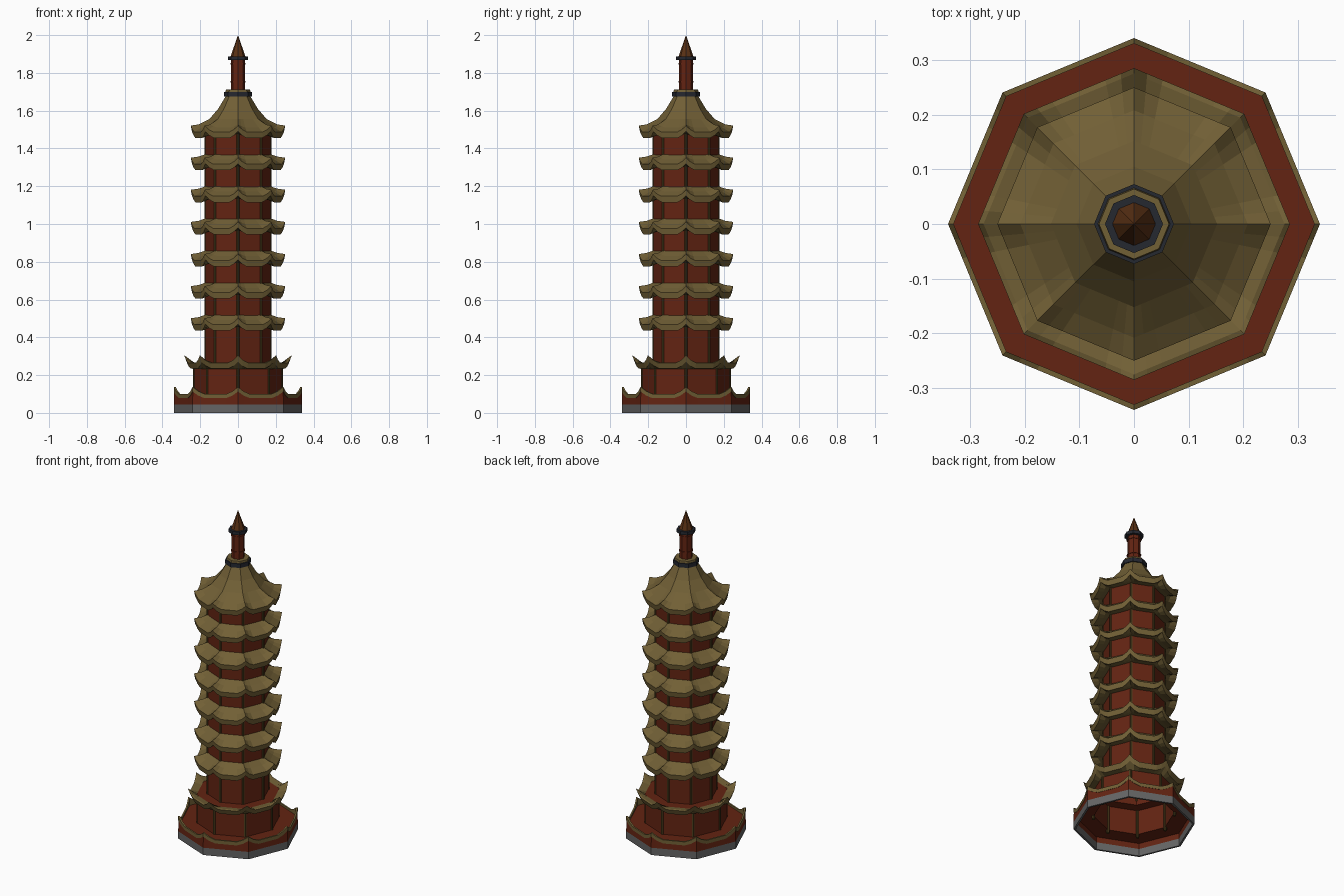
import bpy, bmesh
from math import cos, sin, pi
from mathutils import Vector

cube = bpy.data.objects.get("Cube")
if cube:
    bpy.data.objects.remove(cube)


def material(name, rgb):
    m = bpy.data.materials.new(name)
    m.use_nodes = True
    m.diffuse_color = (*rgb, 1)
    bsdf = m.node_tree.nodes["Principled BSDF"]
    bsdf.inputs["Base Color"].default_value = (*rgb, 1)
    bsdf.inputs["Roughness"].default_value = 0.8
    return m


OLIVE = material("olive tile", (0.165, 0.115, 0.036))
RED = material("red plaster", (0.125, 0.017, 0.006))
GREY = material("grey stone", (0.13, 0.13, 0.13))
DARK = material("dark metal", (0.018, 0.021, 0.03))
BROWN = material("brown spire", (0.10, 0.03, 0.007))
WOOD = material("dark wood", (0.075, 0.048, 0.012))

SIDES = 8
CORNERS = [Vector((cos(i * pi / 4), sin(i * pi / 4), 0)) for i in range(SIDES)]
# Position along one side, and how far the edge curls up there
CURL = [(0, 1), (0.12, 0.4), (0.26, 0), (0.74, 0), (0.88, 0.4)]
STRAIGHT = [(0, 0)]


def octagon_loft(name, profile, bands, curl=STRAIGHT):
    """Loft (radius, height, corner lift) rings; bands gives a material per strip."""
    bm = bmesh.new()
    rings = []
    for radius, z, lift in profile:
        ring = []
        for i in range(SIDES):
            for t, up in curl:
                p = CORNERS[i].lerp(CORNERS[(i + 1) % SIDES], t) * radius
                ring.append(bm.verts.new((p.x, p.y, z + lift * up)))
        rings.append(ring)
    slots = list(dict.fromkeys(bands))
    for low, high, mat in zip(rings, rings[1:], bands):
        for i in range(len(low)):
            j = (i + 1) % len(low)
            face = bm.faces.new((low[i], low[j], high[j], high[i]))
            face.material_index = slots.index(mat)
    mesh = bpy.data.meshes.new(name)
    bm.to_mesh(mesh)
    bm.free()
    for mat in slots:
        mesh.materials.append(mat)
    obj = bpy.data.objects.new(name, mesh)
    bpy.context.collection.objects.link(obj)
    return obj


def hollow_wall(name, radius, bottom, top):
    inner = radius - 0.008
    octagon_loft(name, [(inner, top, 0), (inner, bottom, 0),
                        (radius, bottom, 0), (radius, top, 0)], [RED] * 3)


def pillars(name, radius, thickness, bottom, top):
    for i, corner in enumerate(CORNERS):
        bpy.ops.mesh.primitive_cylinder_add(
            vertices=8, radius=thickness, depth=top - bottom,
            location=corner * radius + Vector((0, 0, (top + bottom) / 2)))
        bpy.context.object.name = f"{name}_{i + 1}"
        bpy.context.object.data.materials.append(WOOD)


# Open-bottomed base with stone footing and curled parapet
octagon_loft("base", [
    (0.23, 0.08, 0), (0.328, 0.08, 0), (0.328, 0.045, 0), (0.328, 0, 0),
    (0.34, 0, 0), (0.34, 0.045, 0), (0.338, 0.078, 0.035),
    (0.34, 0.078, 0.035), (0.34, 0.1, 0.037), (0.33, 0.1, 0.037),
    (0.33, 0.088, 0), (0.23, 0.088, 0)],
    [RED, RED, GREY, GREY, GREY, RED, OLIVE, OLIVE, OLIVE, OLIVE, RED], CURL)

# Ground storey
hollow_wall("ground_storey_wall", 0.234, 0.08, 0.26)
pillars("ground_pillar", 0.228, 0.009, 0.06, 0.25)

# Flared cornice and terrace
octagon_loft("terrace_cornice", [
    (0.17, 0.235, 0), (0.234, 0.232, 0), (0.272, 0.235, 0.035),
    (0.285, 0.265, 0.04), (0.275, 0.268, 0.03), (0.235, 0.262, 0), (0.17, 0.262, 0)],
    [RED, OLIVE, OLIVE, OLIVE, OLIVE, RED], CURL)

# Tower shaft
hollow_wall("tower_wall", 0.174, 0.235, 1.52)
pillars("tower_pillar", 0.17, 0.008, 0.26, 1.5)

# Seven curled eaves, the last one rising into the roof
TIERS = 7
for k in range(TIERS):
    h = 0.435 + 0.17 * k
    skirt = [(0.168, h + 0.02, 0), (0.205, h + 0.012, 0.012), (0.244, h, 0.035),
             (0.25, h + 0.032, 0.034), (0.208, h + 0.056, 0.016)]
    if k < TIERS - 1:
        skirt.append((0.168, h + 0.086, 0))
        name = f"eave_{k + 1}"
    else:
        skirt += [(0.152, 1.555, 0), (0.105, 1.61, 0), (0.06, 1.685, 0)]
        name = "roof"
    octagon_loft(name, skirt, [OLIVE] * (len(skirt) - 1), CURL)

# Finial collar, shaft with rings, and spire
octagon_loft("finial_collar", [
    (0.05, 1.675, 0), (0.073, 1.675, 0), (0.073, 1.7, 0), (0.066, 1.7, 0),
    (0.064, 1.712, 0), (0.036, 1.712, 0)], [DARK, DARK, DARK, OLIVE, OLIVE])
octagon_loft("finial_shaft", [(0.037, 1.7, 0), (0.037, 1.88, 0)], [RED])
for i, z in enumerate((1.75, 1.845)):
    octagon_loft(f"finial_band_{i + 1}", [
        (0.036, z, 0), (0.041, z, 0), (0.041, z + 0.008, 0), (0.036, z + 0.008, 0)],
        [RED] * 3)
octagon_loft("finial_ring", [
    (0.036, 1.868, 0), (0.053, 1.868, 0), (0.053, 1.888, 0), (0.03, 1.888, 0)],
    [DARK] * 3)
bpy.ops.mesh.primitive_cone_add(vertices=SIDES, radius1=0.04, radius2=0, depth=0.114,
                                location=(0, 0, 1.943))
spire = bpy.context.object
spire.name = "spire"
spire.data.materials.append(BROWN)
# Turn the spire so its corners line up with the tower
first = min((v.co for v in spire.data.vertices if v.co.z < 0),
            key=lambda c: abs(c.y) - c.x)
spire.rotation_euler.z = -first.to_2d().angle_signed(Vector((1, 0)).to_2d())
